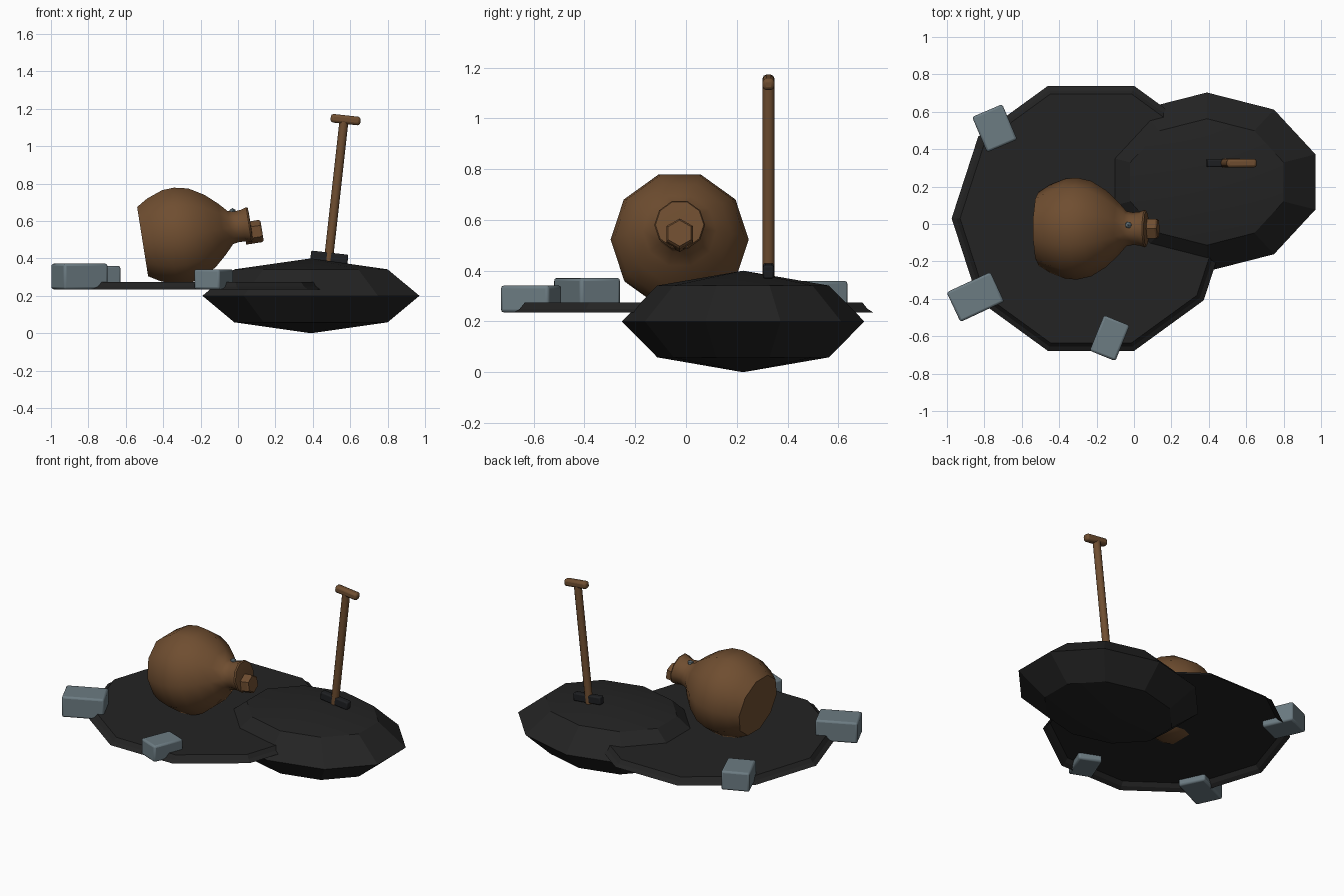
import bpy, bmesh, math
from mathutils import Matrix, Vector

if "Cube" in bpy.data.objects:
    bpy.data.objects.remove(bpy.data.objects["Cube"])


def material(name, rgb):
    m = bpy.data.materials.new(name)
    m.diffuse_color = (*rgb, 1)
    m.use_nodes = True
    m.node_tree.nodes["Principled BSDF"].inputs["Base Color"].default_value = m.diffuse_color
    return m


SOOT = material("soot black", (0.017, 0.017, 0.017))
IRON = material("dark iron", (0.013, 0.014, 0.016))
BROWN = material("brown", (0.16, 0.076, 0.03))
STONE = material("blue grey stone", (0.15, 0.20, 0.225))


def make(name, bm, mat, matrix=Matrix(), smooth=None, bevel=0):
    bmesh.ops.recalc_face_normals(bm, faces=bm.faces)
    me = bpy.data.meshes.new(name)
    bm.to_mesh(me)
    bm.free()
    ob = bpy.data.objects.new(name, me)
    bpy.context.collection.objects.link(ob)
    me.materials.append(mat)
    ob.matrix_world = matrix
    if bevel:
        b = ob.modifiers.new("bevel", "BEVEL")
        b.width, b.segments = bevel, 2
    if smooth:
        bpy.ops.object.select_all(action='DESELECT')
        ob.select_set(True)
        bpy.context.view_layer.objects.active = ob
        bpy.ops.object.shade_smooth_by_angle(angle=math.radians(smooth))
    return ob


def lathe(profile, sides, cap_start=True, cap_end=True):
    """Rings of (radius, height) about local z."""
    bm = bmesh.new()
    rings = [[bm.verts.new((r * math.cos(math.tau * i / sides),
                            r * math.sin(math.tau * i / sides), h))
              for i in range(sides)] for r, h in profile]
    for a, b in zip(rings, rings[1:]):
        for i in range(sides):
            j = (i + 1) % sides
            bm.faces.new((a[i], a[j], b[j], b[i]))
    if cap_start:
        bm.faces.new(rings[0])
    if cap_end:
        bm.faces.new(rings[-1])
    return bm


def box(name, size, loc, mat, rot, axis, bevel):
    bm = bmesh.new()
    bmesh.ops.create_cube(bm, size=1)
    bmesh.ops.scale(bm, vec=size, verts=bm.verts)
    m = Matrix.Translation(loc) @ Matrix.Rotation(math.radians(rot), 4, axis)
    return make(name, bm, mat, m, 40, bevel)


# Ash bed: flared ten-sided sheet, open underneath
make("ash_bed", lathe([(0.745, 0.235), (0.72, 0.25), (0.70, 0.274)], 10, cap_start=False),
     SOOT, Matrix.Translation((-0.23, 0.03, 0)))

# Boulder: flattened ten-sided sphere
bm = bmesh.new()
bmesh.ops.create_uvsphere(bm, u_segments=10, v_segments=4, radius=1)
bmesh.ops.scale(bm, vec=(0.61, 0.478, 0.2), verts=bm.verts)
bmesh.ops.triangulate(bm, faces=bm.faces)
make("boulder", bm, SOOT, Matrix.Translation((0.39, 0.225, 0.2)), 20)

# Stones around the bed: centre, size, turn
for i, (x, y, sx, sy, top, turn) in enumerate([
        (-0.745, 0.512, 0.175, 0.205, 0.36, 23),
        (-0.848, -0.39, 0.258, 0.175, 0.372, 25),
        (-0.13, -0.61, 0.148, 0.205, 0.342, -22)]):
    box(f"stone_{i + 1}", (sx, sy, top - 0.235), (x, y, (top + 0.235) / 2),
        STONE, turn, 'Z', 0.012)

# Jar lying on its side: local z runs along the tilted axis, local y stays level
tilt = Matrix.Rotation(math.radians(81), 4, 'Y')
jar_at = Matrix.Translation((-0.51, -0.025, 0.49)) @ tilt
turn = Matrix.Rotation(math.radians(90), 4, 'Z')
make("jar_body", lathe([(0.197, 0), (0.235, 0.06), (0.268, 0.145), (0.272, 0.21),
                        (0.255, 0.285), (0.205, 0.366), (0.145, 0.43), (0.094, 0.475),
                        (0.087, 0.51), (0.09, 0.545), (0.1, 0.575), (0.095, 0.583),
                        (0.06, 0.585)], 10),
     BROWN, jar_at @ turn, 40)

# Six-sided cork, sitting low in the mouth
make("jar_cork", lathe([(0.06, 0), (0.06, 0.085), (0.052, 0.095)], 6), BROWN,
     Matrix.Translation((0.035, -0.025, 0.533)) @ tilt @ Matrix.Rotation(0, 4, 'Z'), 30)

# Small chip on the jar neck
bm = bmesh.new()
bmesh.ops.create_icosphere(bm, subdivisions=1, radius=0.02)
make("neck_chip", bm, STONE, Matrix.Translation((-0.03, -0.005, 0.65)))

# Hilt standing in the boulder: guard, grip and pommel
low, high = Vector((0.478, 0.325, 0.34)), Vector((0.566, 0.325, 1.13))
lean = math.degrees(math.atan2(high.x - low.x, high.z - low.z))
make("hilt_grip", lathe([(0.024, 0), (0.024, (high - low).length)], 12), BROWN,
     Matrix.Translation(low) @ Matrix.Rotation(math.radians(lean), 4, 'Y'), 40)
box("hilt_guard", (0.2, 0.042, 0.052), (0.488, 0.325, 0.405), IRON, lean, 'Y', 0.008)
box("hilt_pommel", (0.16, 0.046, 0.046), (0.575, 0.325, 1.142), BROWN, lean, 'Y', 0.014)
